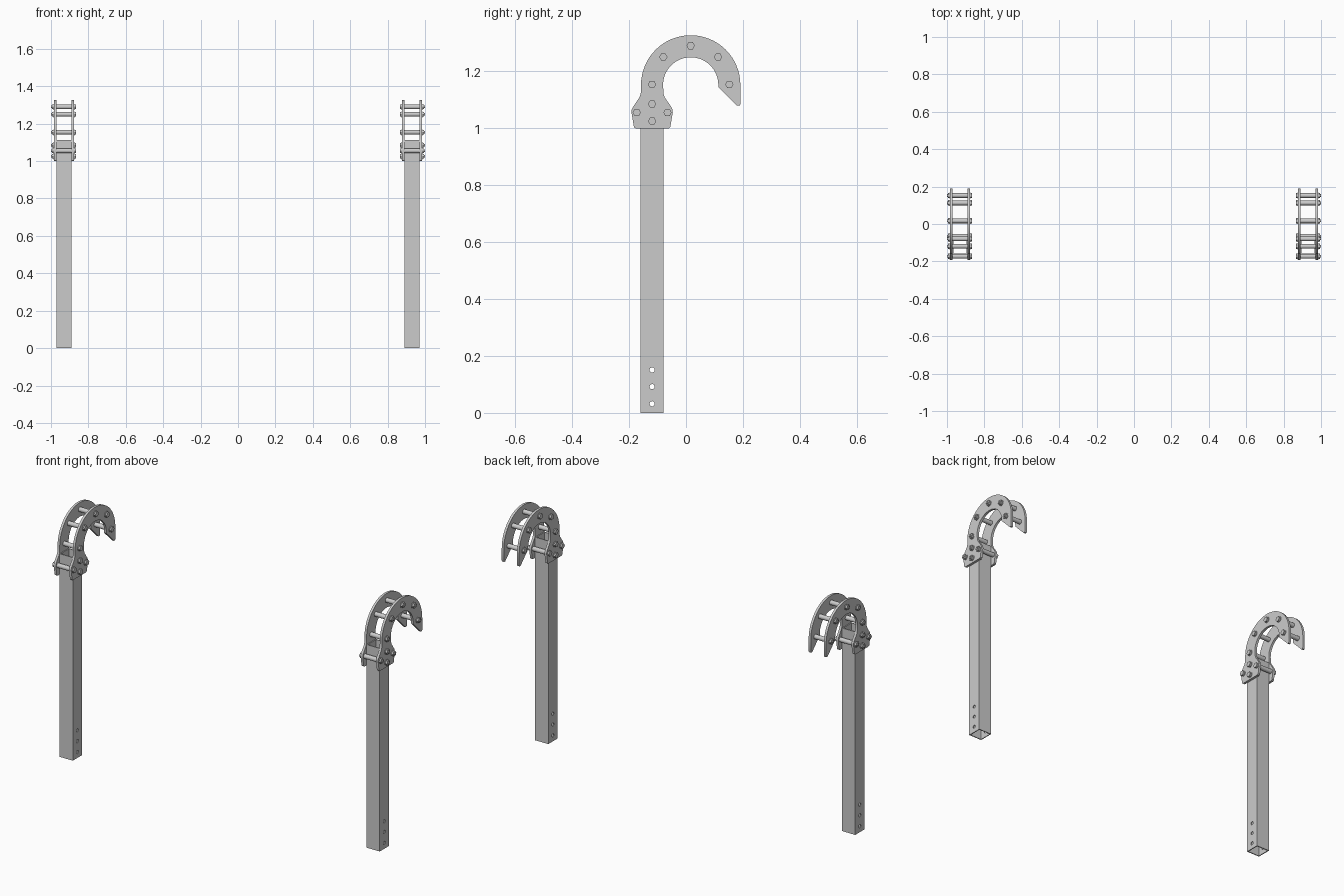
import bpy, bmesh
from math import sin, cos, pi, radians
from mathutils import Matrix

if "Cube" in bpy.data.objects:
    bpy.data.objects.remove(bpy.data.objects["Cube"])

POST_X, POST_Y = 0.9305, -0.119      # post axis (mirrored in x)
HALF, PLATE = 0.04, 0.013            # post half width, plate thickness
ARC_Y, ARC_Z, R_OUT, R_IN = 0.0165, 1.152, 0.1745, 0.097
R_MID = (R_OUT + R_IN) / 2


def finish(name, bm, smooth=False):
    bmesh.ops.recalc_face_normals(bm, faces=bm.faces)
    mesh = bpy.data.meshes.new(name)
    bm.to_mesh(mesh)
    bm.free()
    ob = bpy.data.objects.new(name, mesh)
    bpy.context.collection.objects.link(ob)
    if smooth:
        bpy.ops.object.select_all(action='DESELECT')
        ob.select_set(True)
        bpy.context.view_layer.objects.active = ob
        bpy.ops.object.shade_smooth_by_angle(angle=radians(35))
    return ob


def add_box(bm, x, y, z0, z1, half):
    m = Matrix.Translation((x, y, (z0 + z1) / 2)) @ Matrix.Diagonal((2 * half, 2 * half, z1 - z0, 1))
    bmesh.ops.create_cube(bm, size=1, matrix=m)


def add_rod(bm, x0, x1, y, z, r, sides=24):
    m = Matrix.Translation(((x0 + x1) / 2, y, z)) @ Matrix.Rotation(pi / 2, 4, 'Y')
    bmesh.ops.create_cone(bm, cap_ends=True, segments=sides, radius1=r, radius2=r,
                          depth=abs(x1 - x0), matrix=m)


def cut(ob, cutter):
    mod = ob.modifiers.new("cut", 'BOOLEAN')
    mod.operation, mod.solver, mod.object = 'DIFFERENCE', 'EXACT', cutter
    bpy.context.view_layer.objects.active = ob
    bpy.ops.object.modifier_apply(modifier=mod.name)
    bpy.data.objects.remove(cutter)


# hook plate outline in (y, z): flared foot, outer arc, pointed tip, inner arc
def hook_outline():
    foot = [(0.058, 0.999), (0.064, 1.004), (0.0725, 1.056), (0.0715, 1.066),
            (0.067, 1.075), (0.044, 1.109), (0.040, 1.122)]
    n = 32
    arc = [pi * i / n for i in range(n + 1)]
    pts = [(POST_Y - d, z) for d, z in foot]
    pts += [(ARC_Y - R_OUT * cos(a), ARC_Z + R_OUT * sin(a)) for a in arc]
    pts += [(0.191, 1.085), (0.188, 1.079), (0.179, 1.079), (0.1135, 1.145)]
    pts += [(ARC_Y + R_IN * cos(a), ARC_Z + R_IN * sin(a)) for a in arc]
    pts += [(POST_Y + d, z) for d, z in reversed(foot)]
    return pts


# bolt positions: along the arc, then around the post top
arc_bolts = [(ARC_Y + R_MID * cos(k * pi / 4), ARC_Z + 0.002 + R_MID * sin(k * pi / 4)) for k in range(5)]
side_bolts = [(POST_Y - 0.054, 1.055), (POST_Y + 0.054, 1.055)]
post_bolts = [(POST_Y, 1.085), (POST_Y, 1.025)]
outline = hook_outline()

for side, s in (("left", -1), ("right", 1)):
    cx = s * POST_X

    # hollow square post with three pin holes
    bm = bmesh.new()
    add_box(bm, cx, POST_Y, 0, 1.113, HALF)
    post = finish(side + "_post", bm)
    bm = bmesh.new()
    add_box(bm, cx, POST_Y, -0.1, 1.2, HALF - 0.005)
    cut(post, finish("bore_cutter", bm))
    bm = bmesh.new()
    for z in (0.032, 0.092, 0.151):
        add_rod(bm, cx - 0.1, cx + 0.1, POST_Y, z, 0.009)
    cut(post, finish("hole_cutter", bm))

    # pair of hook plates clamped to the post
    for label, x in (("inner", POST_X - HALF - PLATE), ("outer", POST_X + HALF)):
        bm = bmesh.new()
        face = bm.faces.new([bm.verts.new((s * x, y, z)) for y, z in outline])
        ext = bmesh.ops.extrude_face_region(bm, geom=[face])
        moved = [v for v in ext["geom"] if isinstance(v, bmesh.types.BMVert)]
        bmesh.ops.translate(bm, verts=moved, vec=(s * PLATE, 0, 0))
        finish(f"{side}_{label}_hook_plate", bm, True)

    # spacer tubes between the plates
    bm = bmesh.new()
    for y, z in arc_bolts + side_bolts:
        add_rod(bm, cx - HALF, cx + HALF, y, z, 0.0125)
    finish(side + "_spacers", bm, True)

    # bolts: shank, washers, inner head, outer nut
    bm = bmesh.new()
    xi, xo = POST_X - HALF - PLATE, POST_X + HALF + PLATE
    for y, z in arc_bolts + side_bolts + post_bolts:
        add_rod(bm, s * (xi - 0.002), s * 1.0, y, z, 0.007)
        add_rod(bm, s * (xi - 0.003), s * xi, y, z, 0.016)
        add_rod(bm, s * xo, s * (xo + 0.003), y, z, 0.016)
        add_rod(bm, s * 0.866, s * (xi - 0.003), y, z, 0.0145, 6)
        add_rod(bm, s * (xo + 0.003), s * (xo + 0.012), y, z, 0.0145, 6)
    finish(side + "_bolts", bm, True)
